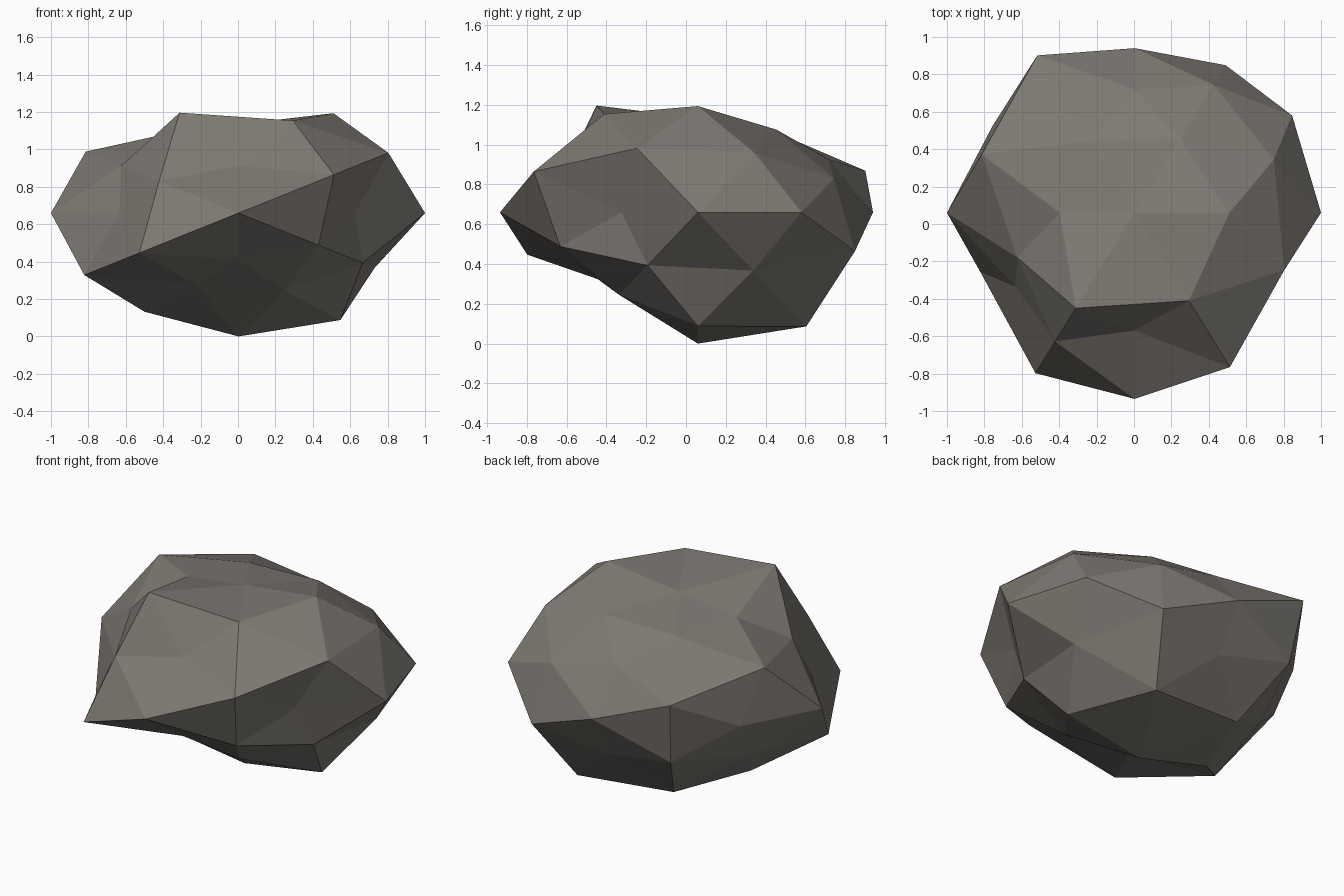
import bpy, bmesh, math
from mathutils import Vector

if "Cube" in bpy.data.objects:
    bpy.data.objects.remove(bpy.data.objects["Cube"])

CENTRE = Vector((0.003, 0.06, 0.66))
SQUASH = 0.65                      # height relative to width

# Radii of the lumps, keyed by direction pattern: x, y, z where 0 = small,
# listed in sign order (minus before plus, first axis slowest)
AXIS = {0: (1.003, 0.997), 1: (0.995, 0.88), 2: (1.015, 0.73)}
PLANE = {0: (0.73, 0.74, 0.84, 0.775),      # corners lying on x = 0
         1: (0.955, 0.76, 1.035, 0.965),    # on y = 0
         2: (0.75, 0.89, 0.73, 0.99)}       # on z = 0
OCTANT = {0: (1.02, 0.775, 0.85, 1.01, 0.82, 0.99, 0.90, 0.92),    # mostly sideways
          1: (1.06, 0.85, 0.95, 1.04, 0.855, 1.02, 0.975, 0.845),  # mostly front/back
          2: (0.73, 1.02, 1.00, 0.77, 0.79, 0.94, 1.09, 0.79)}     # mostly up/down


def radius(d):
    used = [i for i in range(3) if abs(d[i]) > 0.01]
    index = 0
    for i in used:
        index = index * 2 + (d[i] > 0)
    if len(used) == 1:
        return AXIS[used[0]][index]
    if len(used) == 2:
        return PLANE[3 - sum(used)][index]
    return OCTANT[max(range(3), key=lambda i: abs(d[i]))][index]


# Twenty-sided ball from three golden rectangles, split once
bm = bmesh.new()
phi = (1 + math.sqrt(5)) / 2
for a in (-1, 1):
    for b in (-phi, phi):
        for p in ((a, 0, b), (0, b, a), (b, a, 0)):
            bm.verts.new(p)
bmesh.ops.convex_hull(bm, input=bm.verts[:])
bmesh.ops.subdivide_edges(bm, edges=bm.edges[:], cuts=1, use_grid_fill=True)

# Push each corner in or out, then squash
for v in bm.verts:
    d = v.co.normalized()
    d *= radius(d)
    d.z *= SQUASH
    v.co = CENTRE + d
low = min(v.co.z for v in bm.verts)
for v in bm.verts:
    v.co.z -= low
bmesh.ops.triangulate(bm, faces=bm.faces[:])
bmesh.ops.recalc_face_normals(bm, faces=bm.faces[:])

mesh = bpy.data.meshes.new("boulder")
bm.to_mesh(mesh)
bm.free()
stone = bpy.data.materials.new("warm grey stone")
stone.diffuse_color = (0.21, 0.193, 0.17, 1)
stone.use_nodes = True
stone.node_tree.nodes["Principled BSDF"].inputs["Base Color"].default_value = stone.diffuse_color
mesh.materials.append(stone)
boulder = bpy.data.objects.new("boulder", mesh)
bpy.context.collection.objects.link(boulder)
